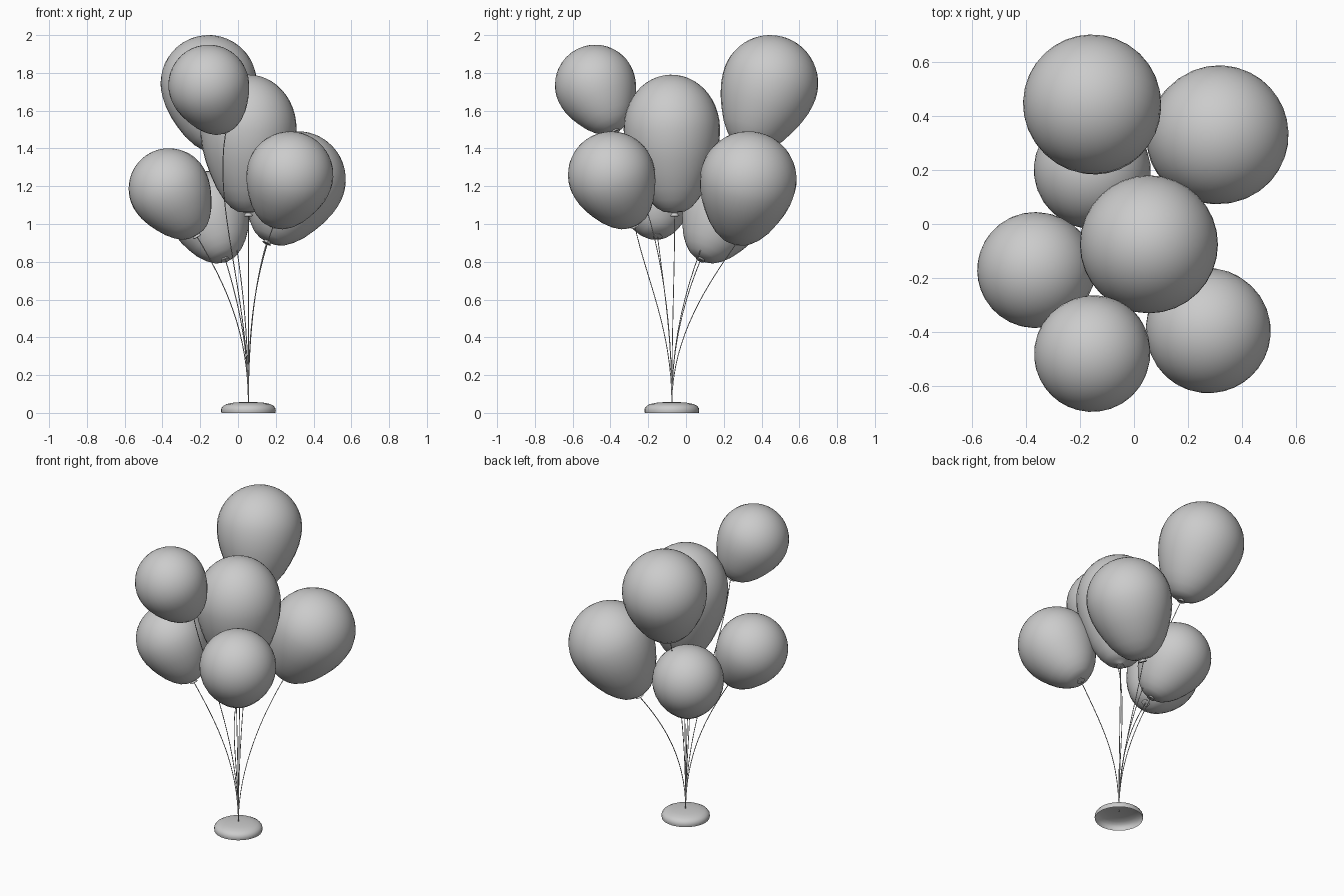
import bpy, math
from mathutils import Vector

if "Cube" in bpy.data.objects:
    bpy.data.objects.remove(bpy.data.objects["Cube"], do_unlink=True)

grey = bpy.data.materials.new("light_grey")
grey.use_nodes = True
grey.diffuse_color = (0.6, 0.6, 0.6, 1)
grey.node_tree.nodes["Principled BSDF"].inputs["Base Color"].default_value = (0.6, 0.6, 0.6, 1)

ANCHOR = Vector((0.055, -0.075, 0.0))
SIDES = 32


def lathe(name, profile, location, axis=Vector((0, 0, 1))):
    """Spin (radius, height) points, listed bottom to top, around an axis."""
    verts, rings, faces = [], [], []
    for r, z in profile:
        count = SIDES if r > 0 else 1
        rings.append([len(verts) + i for i in range(count)])
        for i in range(count):
            a = 2 * math.pi * i / SIDES
            verts.append((r * math.cos(a), r * math.sin(a), z))
    for low, high in zip(rings, rings[1:]):
        for i in range(SIDES):
            j = (i + 1) % SIDES
            if len(high) == 1:
                faces.append((low[i], low[j], high[0]))
            elif len(low) == 1:
                faces.append((low[0], high[j], high[i]))
            else:
                faces.append((low[i], low[j], high[j], high[i]))
    mesh = bpy.data.meshes.new(name)
    mesh.from_pydata(verts, [], faces)
    mesh.materials.append(grey)
    obj = bpy.data.objects.new(name, mesh)
    bpy.context.collection.objects.link(obj)
    obj.location = location
    obj.rotation_mode = "QUATERNION"
    obj.rotation_quaternion = Vector((0, 0, 1)).rotation_difference(axis)
    bpy.ops.object.select_all(action="DESELECT")
    obj.select_set(True)
    bpy.context.view_layer.objects.active = obj
    bpy.ops.object.shade_smooth_by_angle(angle=math.radians(50))
    return obj


# Tapered lower half: (share of radius, share of tail length)
TAIL = [(0.22, 0.945), (0.36, 0.9), (0.51, 0.81), (0.66, 0.68),
        (0.79, 0.52), (0.89, 0.37), (0.96, 0.22), (0.99, 0.1)]


def balloon(name, centre, radius, knot, crown=1.0):
    centre, knot = Vector(centre), Vector(knot)
    length = (centre - knot).length
    # Tied neck with a flared lip
    profile = [(0, -length + 0.006), (0.018, -length), (0.025, -length + 0.003),
               (0.014, -length + 0.018), (0.016, -0.955 * length)]
    profile += [(r * radius, -t * length) for r, t in TAIL]
    for i in range(12):
        a = math.pi / 2 * i / 12
        profile.append((radius * math.cos(a), radius * crown * math.sin(a)))
    profile.append((0, radius * crown))
    lathe(name, profile, centre, (centre - knot).normalized())


def string(name, knot, bend):
    """Thin cord rising from the weight and bending into the knot."""
    knot = Vector(knot)
    start = ANCHOR + Vector((0, 0, 0.05))
    curve = bpy.data.curves.new(name, "CURVE")
    curve.dimensions = "3D"
    curve.bevel_depth = 0.0025
    curve.bevel_resolution = 1
    curve.resolution_u = 16
    curve.materials.append(grey)
    spline = curve.splines.new("BEZIER")
    spline.bezier_points.add(1)
    ends = ((start, Vector((0, 0, 0.4 * knot.z))), (knot, Vector(bend)))
    for point, (place, pull) in zip(spline.bezier_points, ends):
        point.handle_left_type = point.handle_right_type = "FREE"
        point.co = place
        point.handle_left = place + pull * (1 if place is knot else -1)
        point.handle_right = place + pull * (-1 if place is knot else 1)
    obj = bpy.data.objects.new(name, curve)
    bpy.context.collection.objects.link(obj)


# Name, centre, radius, knot tip, crown stretch, string pull at the knot
BALLOONS = [
    ("back_top", (-0.155, 0.445, 1.745), 0.255, (-0.10, 0.315, 1.38), 1.0, (0.08, -0.2, -0.4)),
    ("back_left", (0.315, 0.33, 1.235), 0.256, (0.15, 0.265, 0.895), 1.0, (-0.06, -0.14, -0.2)),
    ("back_low", (-0.155, 0.2, 1.065), 0.215, (-0.065, 0.075, 0.805), 1.0, (0.06, -0.08, -0.2)),
    ("right", (-0.365, -0.17, 1.187), 0.214, (-0.215, -0.15, 0.93), 1.0, (0.15, 0.03, -0.25)),
    ("middle", (0.055, -0.075, 1.505), 0.255, (0.055, -0.06, 1.04), 1.12, (0, 0, -0.3)),
    ("front_top", (-0.155, -0.48, 1.735), 0.214, (-0.065, -0.37, 1.485), 1.0, (-0.07, 0.2, -0.4)),
    ("front_left", (0.275, -0.395, 1.26), 0.23, (0.185, -0.27, 0.985), 1.0, (-0.1, 0.06, -0.28)),
]
for label, centre, radius, knot, crown, bend in BALLOONS:
    balloon(label + "_balloon", centre, radius, knot, crown)
    string(label + "_string", knot, bend)

# Rounded weight, hollow underneath
lathe("weight", [(0.143, 0), (0.145, 0.012), (0.143, 0.025), (0.134, 0.037),
                 (0.115, 0.047), (0.08, 0.054), (0.04, 0.057), (0, 0.058)], ANCHOR)
